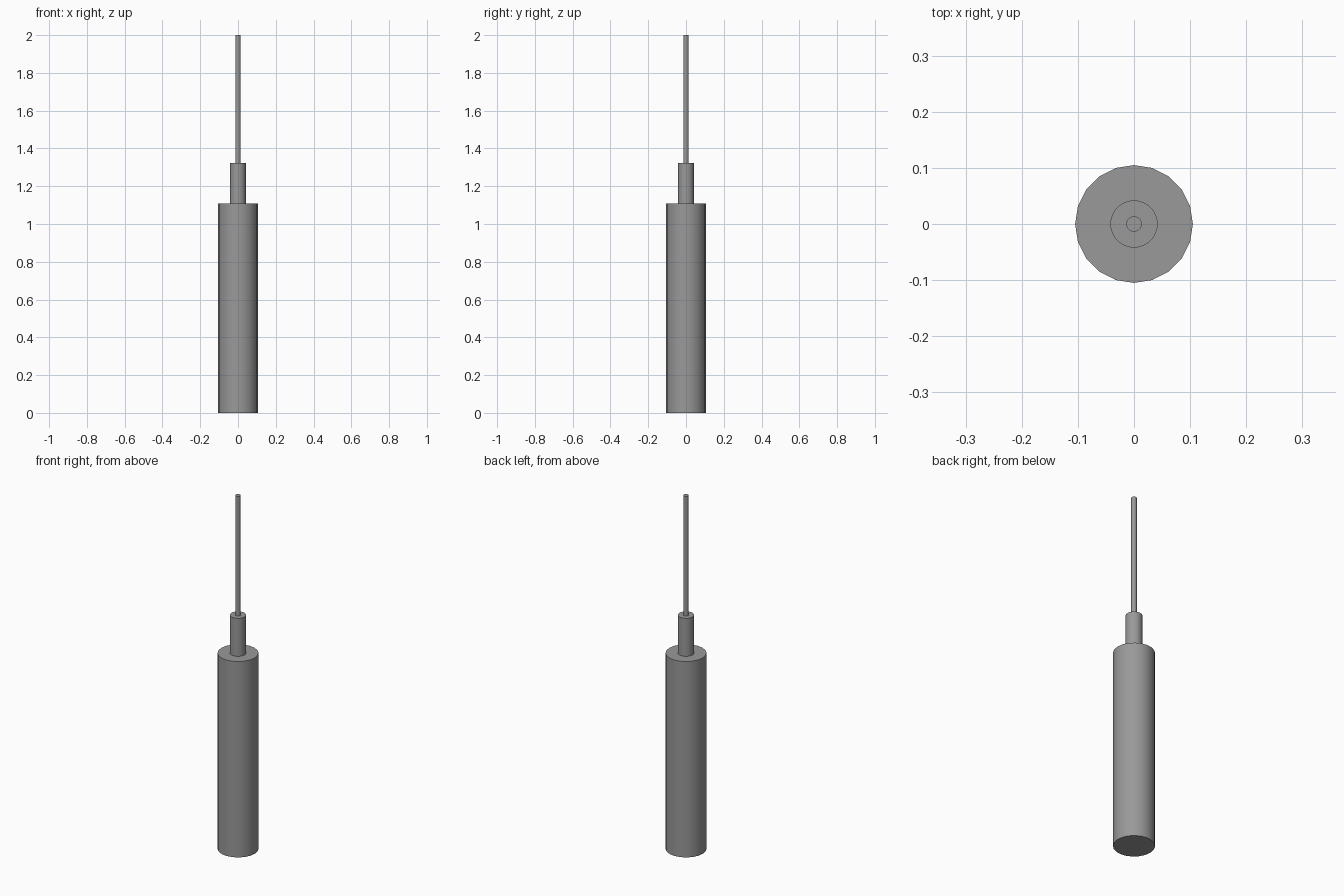
import bpy
import math

if "Cube" in bpy.data.objects:
    bpy.data.objects.remove(bpy.data.objects["Cube"])

# Dark grey for all parts
dark = bpy.data.materials.new("dark_grey")
dark.diffuse_color = (0.32, 0.32, 0.32, 1)
dark.use_nodes = True
dark.node_tree.nodes["Principled BSDF"].inputs["Base Color"].default_value = dark.diffuse_color


def cylinder(name, radius, z0, z1, sides):
    bpy.ops.mesh.primitive_cylinder_add(
        vertices=sides, radius=radius, depth=z1 - z0,
        location=(0, 0, (z0 + z1) / 2))
    obj = bpy.context.object
    obj.name = name
    obj.data.materials.append(dark)
    bpy.ops.object.shade_smooth_by_angle(angle=math.radians(30))
    return obj


# Thick handle at the bottom
cylinder("handle", 0.105, 0.0, 1.108, 20)
# Narrow collar above it
cylinder("collar", 0.042, 1.108, 1.323, 40)
# Thin rod up to the tip
cylinder("rod", 0.0138, 1.323, 2.0, 32)
